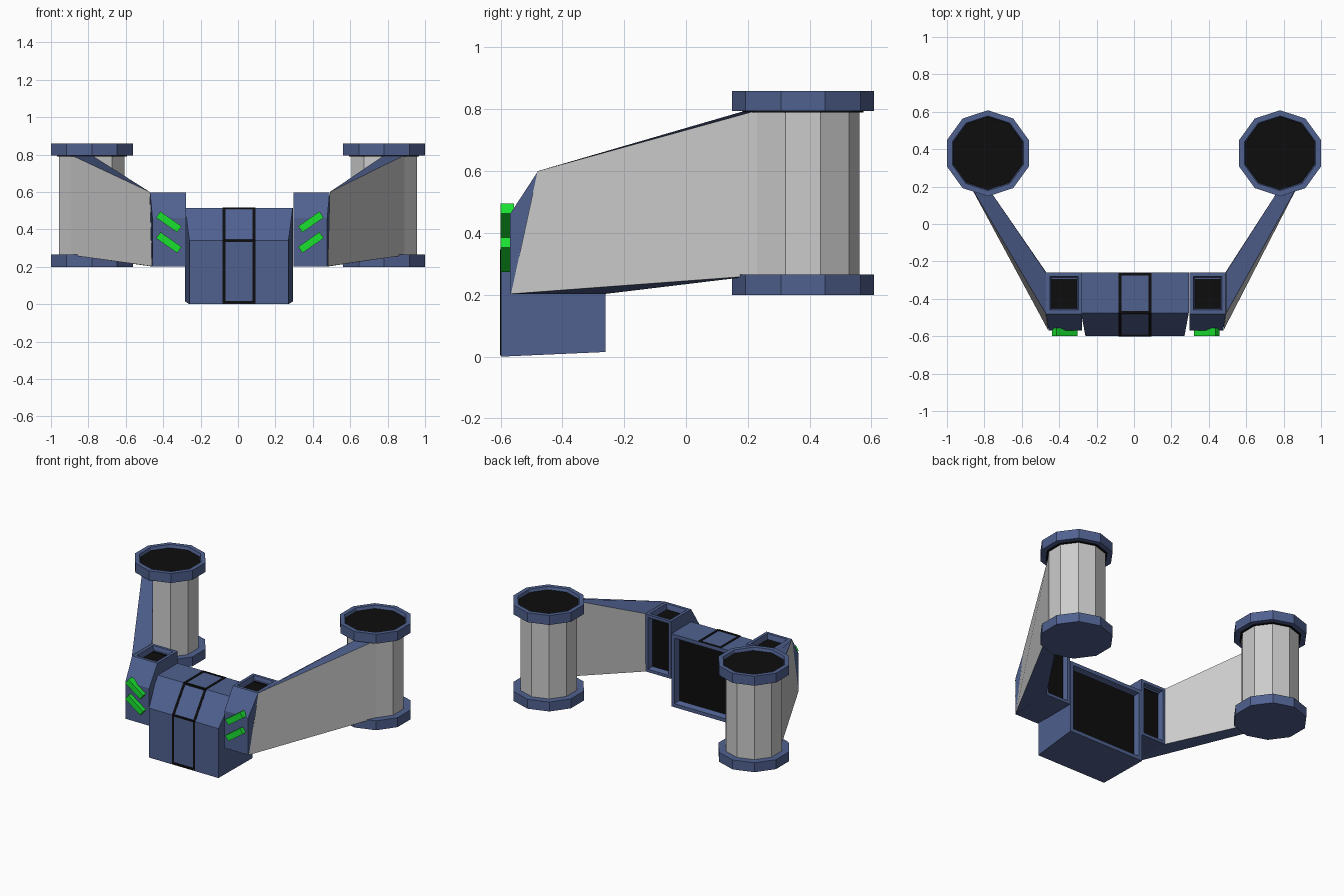
import bpy, bmesh, math
from mathutils import Matrix, Vector

if "Cube" in bpy.data.objects:
    bpy.data.objects.remove(bpy.data.objects["Cube"])


def mat(name, r, g, b):
    m = bpy.data.materials.new(name)
    m.diffuse_color = (r, g, b, 1)
    m.use_nodes = True
    m.node_tree.nodes["Principled BSDF"].inputs["Base Color"].default_value = m.diffuse_color
    return m


BLUE = mat("blue", 0.08, 0.12, 0.28)
BLACK = mat("black", 0.004, 0.004, 0.004)
GREEN = mat("green", 0.01, 0.75, 0.03)
GREY = mat("grey", 0.8, 0.8, 0.8)


def finish(name, bm, mats):
    me = bpy.data.meshes.new(name)
    bm.to_mesh(me)
    bm.free()
    for m in mats:
        me.materials.append(m)
    ob = bpy.data.objects.new(name, me)
    bpy.context.collection.objects.link(ob)
    return ob


def loft(name, a, b, mats, recesses=(), side_mats=None):
    """Solid between two matching rings; recesses = (face direction, rim, slope, depth)."""
    bm = bmesh.new()
    va = [bm.verts.new(p) for p in a]
    vb = [bm.verts.new(p) for p in b]
    n = len(a)
    bm.faces.new(va)
    bm.faces.new(vb[::-1])
    for i in range(n):
        j = (i + 1) % n
        f = bm.faces.new((va[i], vb[i], vb[j], va[j]))
        if side_mats:
            f.material_index = side_mats[i]
    bmesh.ops.recalc_face_normals(bm, faces=bm.faces)
    bm.normal_update()
    targets = [(max(bm.faces, key=lambda f: f.normal.dot(Vector(r[0]))), r) for r in recesses]
    for f, (_, rim, slope, depth) in targets:
        bmesh.ops.inset_individual(bm, faces=[f], thickness=rim)
        bm.normal_update()
        bmesh.ops.inset_individual(bm, faces=[f], thickness=slope, depth=-depth)
        f.material_index = 1
    return finish(name, bm, mats)


def box(name, centre, size, material, rot=None):
    bm = bmesh.new()
    m = Matrix.Translation(centre) @ (rot or Matrix()) @ Matrix.Diagonal((*size, 1))
    bmesh.ops.create_cube(bm, size=1, matrix=m)
    return finish(name, bm, [material])


SIDES = 10


def ring(x, y, r, z):
    pts = []
    for i in range(SIDES):
        t = math.pi / 2 + i * 2 * math.pi / SIDES
        pts.append((x + r * math.cos(t), y + r * math.sin(t), z))
    return pts


def prism(name, x, y, r, z0, z1, mats, recesses=()):
    return loft(name, ring(x, y, r, z0), ring(x, y, r, z1), mats, recesses)


# Central body with a recessed black back panel
BX = 0.005


def body_ring(s):
    return [(BX + s * w, y, z) for w, y, z in (
        (0.265, -0.598, 0.0), (0.265, -0.598, 0.34), (0.288, -0.475, 0.515),
        (0.288, -0.26, 0.515), (0.288, -0.26, 0.015))]


loft("central_body", body_ring(-1), body_ring(1), [BLUE, BLACK],
     [((0, 1, 0), 0.035, 0.015, 0.035)])

# Black trim bands wrapping front, slope and top
path = [(-0.601, 0.004), (-0.601, 0.341), (-0.476, 0.518), (-0.262, 0.518),
        (-0.262, 0.508), (-0.471, 0.508), (-0.592, 0.337), (-0.592, 0.004)]
for s, label in ((-1, "left"), (1, "right")):
    x = BX + s * 0.08
    loft(f"trim_band_{label}", [(x - 0.008, y, z) for y, z in path],
         [(x + 0.008, y, z) for y, z in path], [BLACK])
for i, (y, z, sy, sz) in enumerate(((-0.597, 0.011, 0.008, 0.014), (-0.595, 0.34, 0.012, 0.012),
                                    (-0.472, 0.512, 0.016, 0.012), (-0.269, 0.514, 0.014, 0.008))):
    box(f"trim_crossbar_{i}", (BX, y, z), (0.16, sy, sz), BLACK)

CX, CY = 0.781, 0.378      # pylon centre
R_SHAFT, R_FLANGE = 0.184, 0.23

for s, label in ((-1, "left"), (1, "right")):
    def X(v):
        return 0.01 + s * v

    # Shoulder block with recesses in its top and back
    def block_ring(inner):
        w = (0.287, 0.287) if inner else (0.467, 0.48)
        return [(X(w[0]), -0.57, 0.203), (X(w[0]), -0.57, 0.46), (X(w[1]), -0.48, 0.598),
                (X(w[1]), -0.26, 0.598), (X(w[1]), -0.26, 0.203)]

    loft(f"shoulder_block_{label}", block_ring(True), block_ring(False), [BLUE, BLACK],
         [((0, 0, 1), 0.028, 0.012, 0.035), ((0, 1, 0), 0.028, 0.012, 0.035)])

    # Sloping green light bars
    for i, z in enumerate((0.44, 0.33)):
        box(f"light_bar_{label}_{i}", (X(0.38), -0.578, z), (0.138, 0.044, 0.04), GREEN,
            Matrix.Rotation(-s * math.radians(35), 4, 'Y'))

    # Flared wing: grey outer and inner walls, blue top and bottom
    near = [(X(0.47), -0.566, 0.203), (X(0.481), -0.48, 0.6),
            (X(0.481), -0.26, 0.6), (X(0.478), -0.26, 0.203)]
    ox, oy = R_SHAFT * math.cos(math.radians(54)), R_SHAFT * math.sin(math.radians(54))
    far = [(s * (CX + ox), CY - oy, 0.262), (s * (CX + ox), CY - oy, 0.796),
           (s * CX, CY - R_SHAFT, 0.796), (s * CX, CY - R_SHAFT, 0.262)]
    loft(f"wing_{label}", near, far, [GREY, BLUE], side_mats=[0, 1, 0, 1])

    # Ten-sided pylon with flanges and a recessed black cap
    prism(f"pylon_shaft_{label}", s * CX, CY, R_SHAFT, 0.25, 0.81, [GREY])
    prism(f"lower_flange_{label}", s * CX, CY, R_FLANGE, 0.2, 0.265, [BLUE])
    prism(f"upper_flange_{label}", s * CX, CY, R_FLANGE, 0.795, 0.86, [BLUE, BLACK],
          [((0, 0, 1), 0.03, 0.006, 0.02)])
    prism(f"flange_collar_{label}", s * CX, CY, 0.196, 0.79, 0.82, [BLACK])
